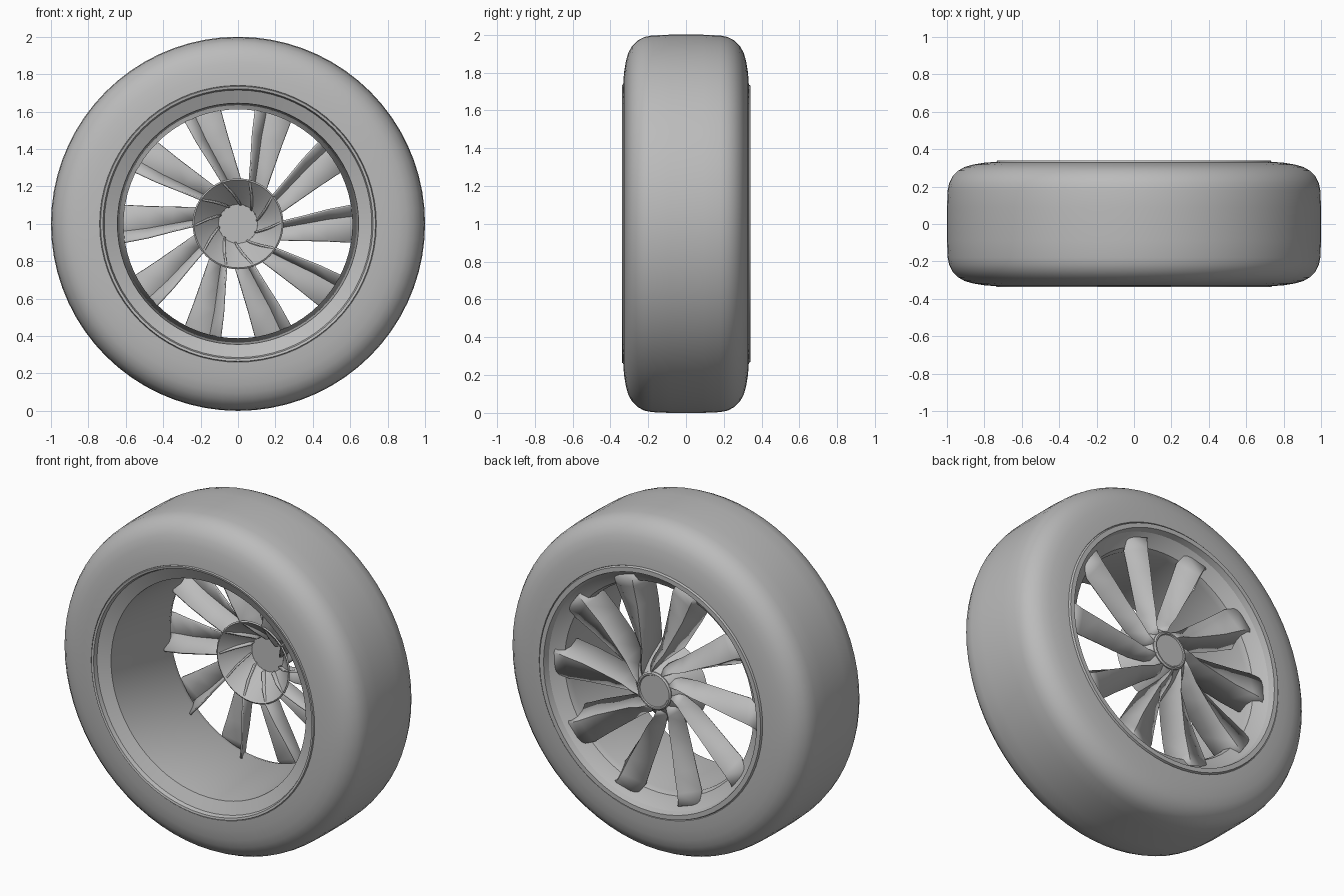
import bpy, bmesh
from math import sin, cos, pi, radians

cube = bpy.data.objects.get("Cube")
if cube:
    bpy.data.objects.remove(cube, do_unlink=True)

CENTRE_Z = 1.0
SEGMENTS = 72
SPOKES = 10

grey = bpy.data.materials.new("plain_grey")
grey.use_nodes = True
colour = (0.5, 0.5, 0.5, 1)
grey.diffuse_color = colour
grey.node_tree.nodes["Principled BSDF"].inputs["Base Color"].default_value = colour


def finish(name, bm, angle):
    """Turn a bmesh into a shaded, coloured object."""
    bmesh.ops.remove_doubles(bm, verts=bm.verts, dist=0.0001)
    bmesh.ops.recalc_face_normals(bm, faces=bm.faces)
    mesh = bpy.data.meshes.new(name)
    bm.to_mesh(mesh)
    bm.free()
    mesh.materials.append(grey)
    obj = bpy.data.objects.new(name, mesh)
    bpy.context.collection.objects.link(obj)
    bpy.ops.object.select_all(action='DESELECT')
    obj.select_set(True)
    bpy.context.view_layer.objects.active = obj
    bpy.ops.object.shade_smooth_by_angle(angle=radians(angle))
    return obj


def lathe(name, profile, angle=30):
    """Spin a closed (radius, y) profile around the axle."""
    bm = bmesh.new()
    rings = []
    for i in range(SEGMENTS):
        a = 2 * pi * i / SEGMENTS
        rings.append([bm.verts.new((r * cos(a), y, CENTRE_Z + r * sin(a)))
                      for r, y in profile])
    n = len(profile)
    for i in range(SEGMENTS):
        p, q = rings[i], rings[(i + 1) % SEGMENTS]
        for j in range(n):
            k = (j + 1) % n
            bm.faces.new((p[j], p[k], q[k], q[j]))
    return finish(name, bm, angle)


# Tyre: half profile mirrored across the middle
half = [(0.725, 0.30), (0.74, 0.332), (0.80, 0.328), (0.86, 0.318), (0.905, 0.305),
        (0.94, 0.285), (0.97, 0.255), (0.988, 0.22), (0.996, 0.18), (1.0, 0.09)]
lathe("tyre", half + [(r, -y) for r, y in reversed(half)], 40)

# Rim: outer lip, spoke ledge, tapering barrel, flared inner lip
lathe("rim", [(0.738, 0.325), (0.732, 0.34), (0.705, 0.34), (0.695, 0.305),
              (0.66, 0.275), (0.625, 0.255), (0.612, 0.22),
              (0.645, -0.28), (0.715, -0.312), (0.722, -0.335),
              (0.735, -0.338), (0.742, -0.32)], 25)

# Hub: open bowl behind the centre cap
lathe("hub_bowl", [(0.235, 0.14), (0.17, 0.21), (0.10, 0.285), (0, 0.285),
                   (0, 0.295), (0.11, 0.295), (0.18, 0.22), (0.243, 0.145)])
lathe("centre_cap", [(0, 0.28), (0.11, 0.28), (0.112, 0.30), (0.104, 0.308),
                     (0.096, 0.308), (0.092, 0.302), (0, 0.302)], 25)

# Spokes: folded blades that widen outward and swirl into the hub.
# radius, swirl, flank (offset, y), ridge (offset, y), face edge (offset, y)
stations = [
    (0.10, -34, (0.015, 0.25), (0.006, 0.30), (-0.02, 0.285)),
    (0.16, -20, (0.035, 0.19), (0.012, 0.292), (-0.04, 0.24)),
    (0.235, -9, (0.05, 0.14), (0.018, 0.285), (-0.05, 0.21)),
    (0.35, -4, (0.065, 0.14), (0.026, 0.28), (-0.065, 0.22)),
    (0.48, -1, (0.082, 0.15), (0.034, 0.28), (-0.085, 0.235)),
    (0.60, 0, (0.097, 0.16), (0.04, 0.285), (-0.10, 0.25)),
    (0.67, 1, (0.10, 0.25), (0.04, 0.29), (-0.09, 0.275)),
]
bm = bmesh.new()
for s in range(SPOKES):
    rows = []
    for radius, swirl, *section in stations:
        a = 2 * pi * s / SPOKES + radians(swirl)
        rows.append([bm.verts.new((radius * cos(a) - t * sin(a), y,
                                   CENTRE_Z + radius * sin(a) + t * cos(a)))
                     for t, y in section])
    for p, q in zip(rows, rows[1:]):
        for j in range(2):
            bm.faces.new((p[j], p[j + 1], q[j + 1], q[j]))
spokes = finish("spokes", bm, 30)
shell = spokes.modifiers.new("thickness", 'SOLIDIFY')
shell.thickness = 0.01
shell.offset = 0
